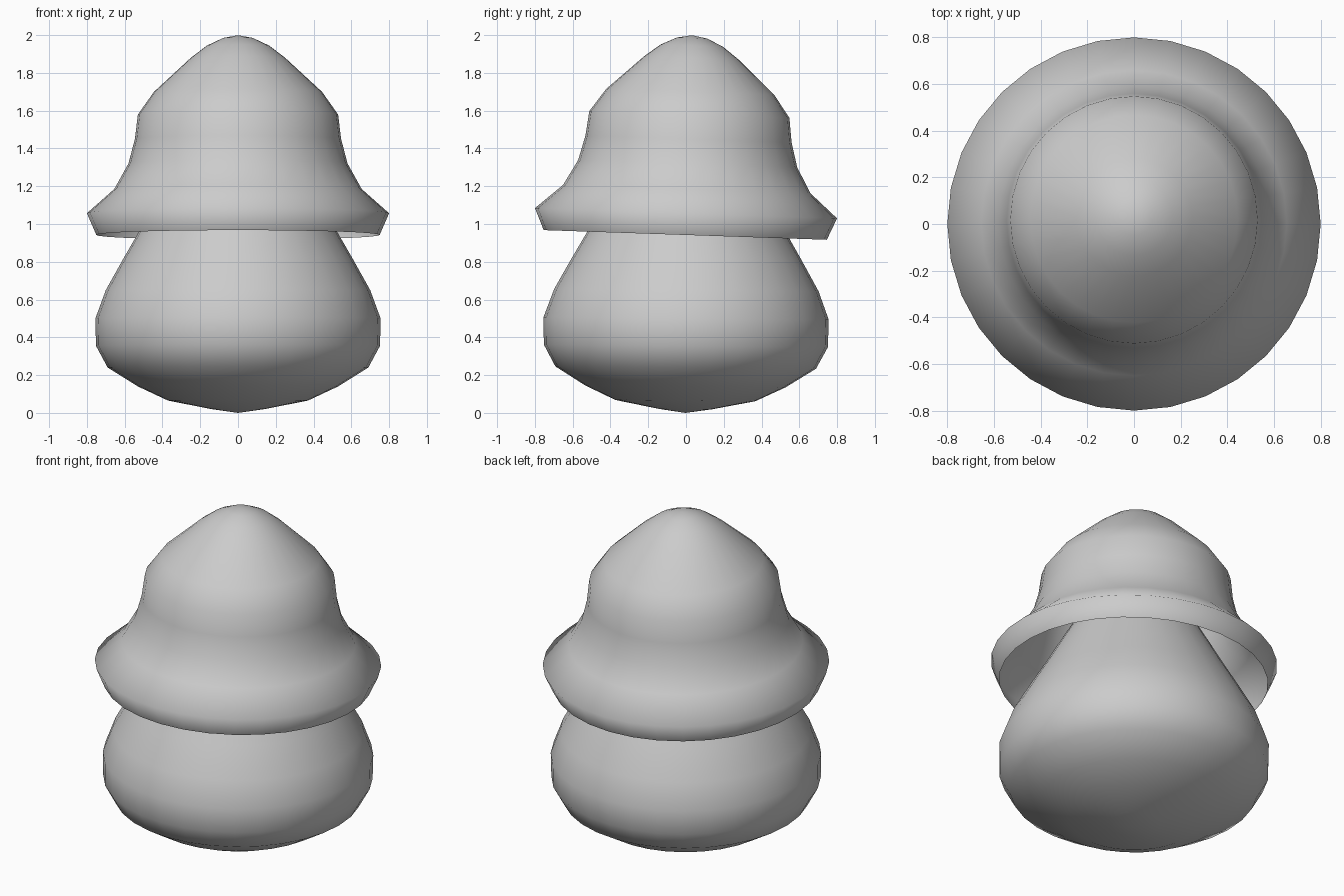
import bpy, bmesh, math
from mathutils import Matrix, Vector

if "Cube" in bpy.data.objects:
    bpy.data.objects.remove(bpy.data.objects["Cube"])

SIDES = 32


def lathe(name, profile, pivot_z, tilt):
    """Revolve (radius, z) points about z, then lean the part about the x axis."""
    bm = bmesh.new()
    rings = []
    for r, z in profile:
        if r == 0:
            rings.append([bm.verts.new((0, 0, z))] * SIDES)
        else:
            rings.append([bm.verts.new((r * math.cos(a), r * math.sin(a), z))
                          for a in (math.tau * i / SIDES for i in range(SIDES))])
    for lo, hi in zip(rings, rings[1:]):
        for i in range(SIDES):
            j = (i + 1) % SIDES
            corners = list(dict.fromkeys([lo[i], lo[j], hi[j], hi[i]]))
            bm.faces.new(corners)
    bmesh.ops.rotate(bm, verts=bm.verts, cent=Vector((0, 0, pivot_z)),
                     matrix=Matrix.Rotation(-tilt, 3, 'X'))
    mesh = bpy.data.meshes.new(name)
    bm.to_mesh(mesh)
    bm.free()
    obj = bpy.data.objects.new(name, mesh)
    bpy.context.collection.objects.link(obj)
    mesh.shade_smooth()
    return obj


# Pear-shaped stem, narrowing up inside the hollow cap
lathe("stem", [(0, 0), (0.14, 0.02), (0.37, 0.065), (0.53, 0.14), (0.69, 0.24),
               (0.752, 0.355), (0.755, 0.5), (0.70, 0.65), (0.605, 0.82),
               (0.53, 0.95), (0.43, 1.13), (0.34, 1.29), (0.20, 1.43), (0, 1.5)],
      0.43, 0.009)

# Bell-shaped cap, an open shell leaning slightly backwards
lathe("cap", [(0.75, 0.942), (0.80, 1.057), (0.655, 1.185), (0.58, 1.32),
              (0.546, 1.45), (0.53, 1.58), (0.445, 1.70), (0.25, 1.88),
              (0.165, 1.945), (0.08, 1.985), (0, 2.0)],
      1.057, 0.034)
